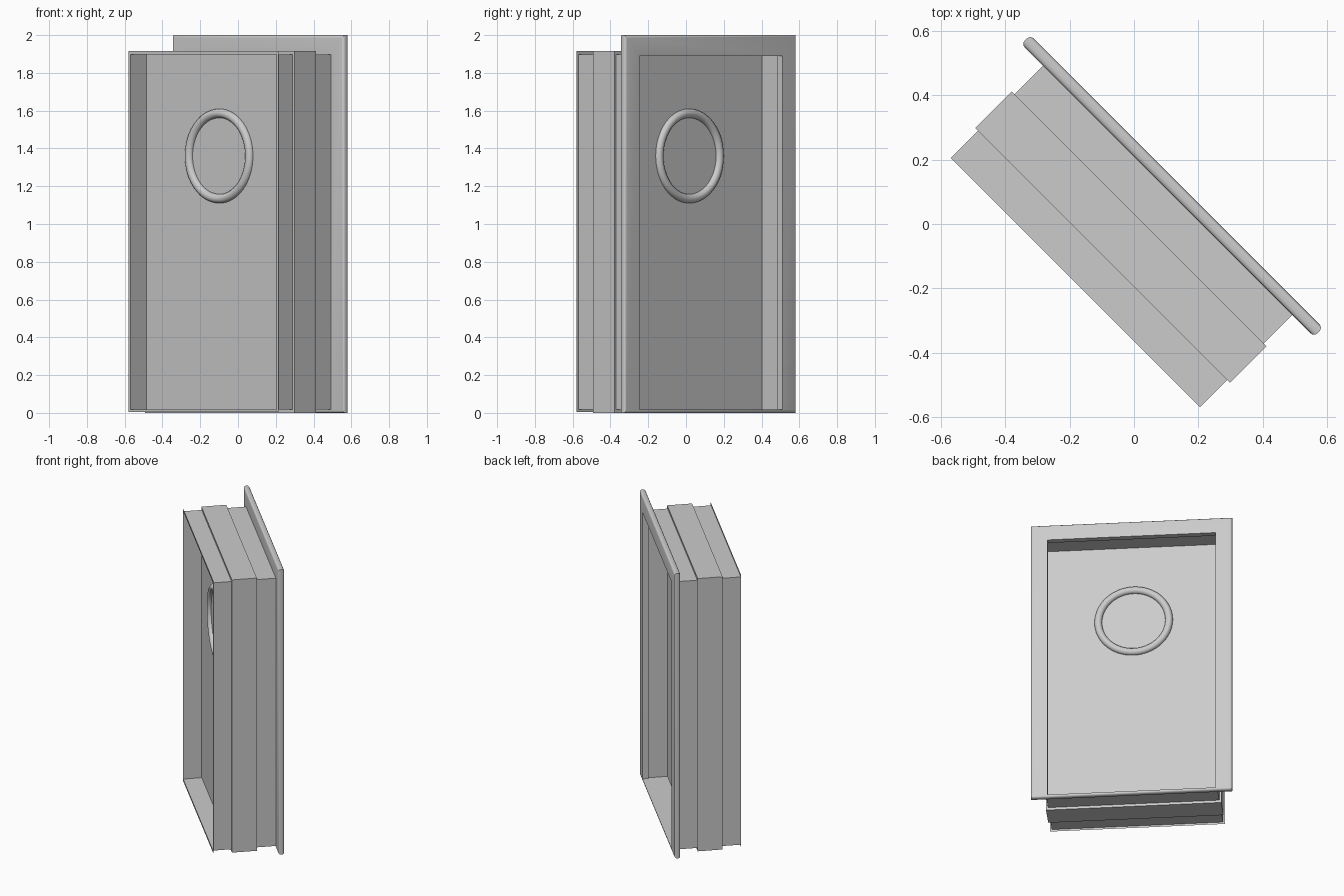
import bpy, bmesh, math
from mathutils import Matrix

if "Cube" in bpy.data.objects:
    bpy.data.objects.remove(bpy.data.objects["Cube"])

TURN = Matrix.Rotation(math.radians(-45), 4, 'Z')   # whole door stands diagonally


def ring(w, z0, z1, y):
    return [(-w, y, z0), (w, y, z0), (w, y, z1), (-w, y, z1)]


def loft(name, rings, close=False, cap=False, bevel=0):
    """Bridge a sequence of rectangular rings."""
    bm = bmesh.new()
    loops = [[bm.verts.new(p) for p in ring(*r)] for r in rings]
    pairs = list(zip(loops, loops[1:]))
    if close:
        pairs.append((loops[-1], loops[0]))
    for a, b in pairs:
        for i in range(4):
            j = (i + 1) % 4
            bm.faces.new((a[i], a[j], b[j], b[i]))
    if cap:
        bm.faces.new(loops[0])
        bm.faces.new(loops[-1])
    bmesh.ops.recalc_face_normals(bm, faces=bm.faces)
    if bevel:   # round the outer rim of the first two rings
        edges = [bm.edges.get((l[i], l[(i + 1) % 4])) for l in loops[:2] for i in range(4)]
        bmesh.ops.bevel(bm, geom=edges, offset=bevel, segments=4, profile=0.5, affect='EDGES')
    me = bpy.data.meshes.new(name)
    bm.to_mesh(me)
    bm.free()
    ob = bpy.data.objects.new(name, me)
    bpy.context.collection.objects.link(ob)
    ob.matrix_world = TURN
    return ob


def smooth(ob):
    bpy.ops.object.select_all(action='DESELECT')
    ob.select_set(True)
    bpy.context.view_layer.objects.active = ob
    bpy.ops.object.shade_smooth_by_angle(angle=math.radians(40))


FRONT, BACK = -0.138, 0.023     # door slab faces
W, Z0, Z1 = 0.547, 0.018, 1.898  # thin jamb lining

# Door slab
loft("door_slab", [(0.56, 0, 1.915, FRONT), (0.56, 0, 1.915, BACK)], cap=True)

# Front lining with a small flat lip, and rear lining
loft("front_jamb", [(0.56, 0.004, 1.915, -0.258), (W, Z0, Z1, -0.258), (W, Z0, Z1, FRONT)])
loft("rear_jamb", [(W, Z0, Z1, BACK), (W, Z0, Z1, 0.15)])

# Rounded trim around the rear opening
trim = loft("door_trim", [(0.643, 0, 2, 0.148), (0.643, 0, 2, 0.187),
                          (0.537, Z0, 1.89, 0.187), (0.537, Z0, 1.89, 0.148)],
            close=True, bevel=0.015)
smooth(trim)

# Round window rings on both door faces
for side, y in (("front", FRONT), ("rear", BACK)):
    bpy.ops.mesh.primitive_torus_add(major_radius=0.226, minor_radius=0.024,
                                     major_segments=64, minor_segments=16)
    ob = bpy.context.object
    ob.name = side + "_window_ring"
    ob.matrix_world = TURN @ Matrix.Translation((0, y, 1.36)) @ Matrix.Rotation(math.pi / 2, 4, 'X')
    smooth(ob)
